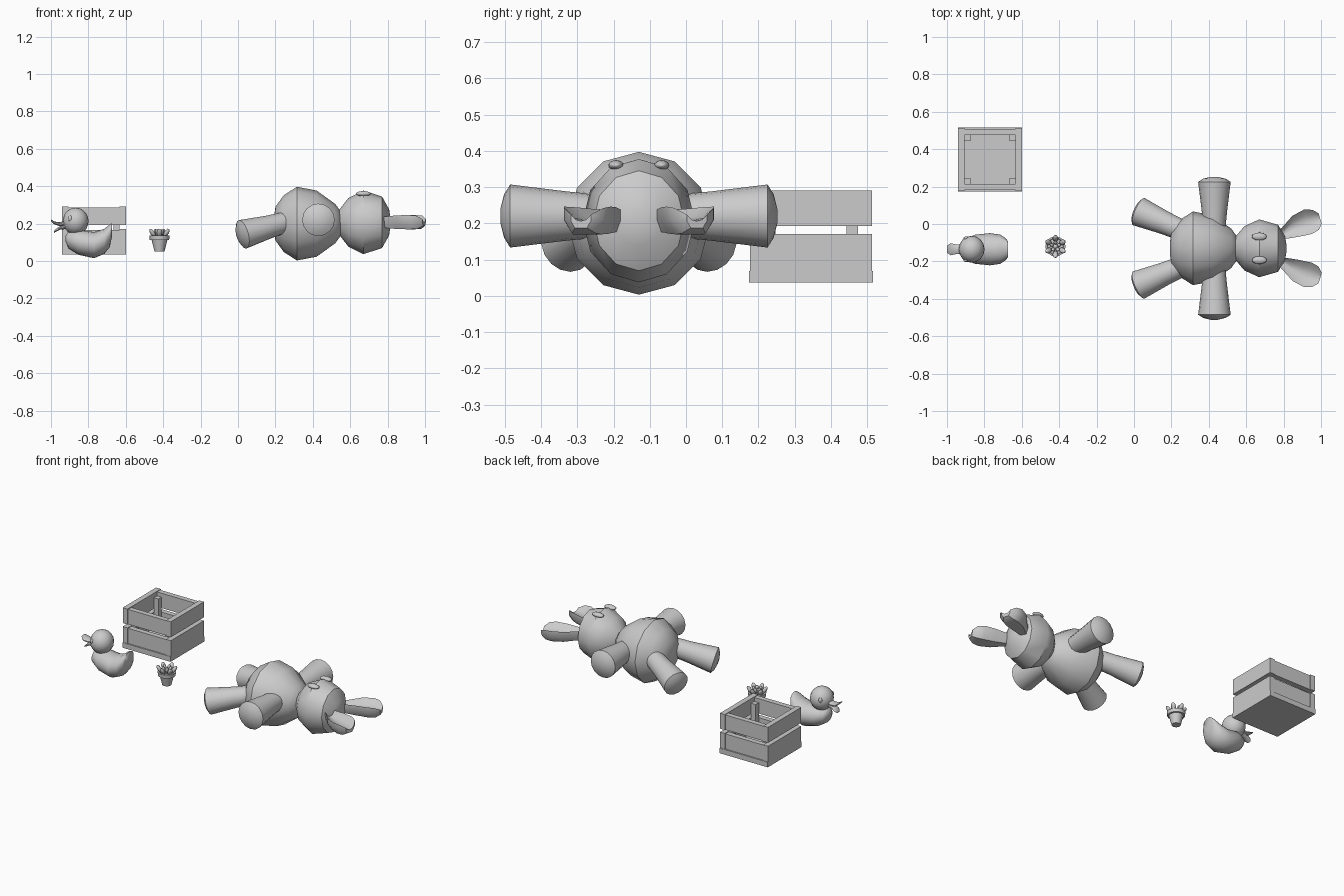
import bpy
from math import sin, cos, pi, radians
from mathutils import Vector

if "Cube" in bpy.data.objects:
    bpy.data.objects.remove(bpy.data.objects["Cube"])


def make(name, verts, faces, angle=40):
    me = bpy.data.meshes.new(name)
    me.from_pydata([tuple(v) for v in verts], [], faces)
    ob = bpy.data.objects.new(name, me)
    bpy.context.collection.objects.link(ob)
    finish(ob, angle)
    return ob


def finish(ob, angle=40, fix=True):
    bpy.ops.object.select_all(action='DESELECT')
    ob.select_set(True)
    bpy.context.view_layer.objects.active = ob
    if fix:
        bpy.ops.object.mode_set(mode='EDIT')
        bpy.ops.mesh.select_all(action='SELECT')
        bpy.ops.mesh.normals_make_consistent(inside=False)
        bpy.ops.object.mode_set(mode='OBJECT')
    bpy.ops.object.shade_smooth_by_angle(angle=radians(angle))


def loft(name, rings, angle=40):
    n = len(rings[0])
    verts = [p for r in rings for p in r]
    faces = [(i * n + j, i * n + (j + 1) % n, (i + 1) * n + (j + 1) % n, (i + 1) * n + j)
             for i in range(len(rings) - 1) for j in range(n)]
    faces += [tuple(range(n)), tuple(range((len(rings) - 1) * n, len(rings) * n))]
    return make(name, verts, faces, angle)


def turned(name, start, direction, profile, n=12, side=1.0, angle=40):
    """Lathe (distance, radius) pairs round an axis; side scales the horizontal radius."""
    d = Vector(direction).normalized()
    u = Vector((0, 0, 1)).cross(d)
    u = u.normalized() if u.length > 0.01 else Vector((1, 0, 0))
    v = d.cross(u)
    s = Vector(start)
    return loft(name, [[s + d * t + u * (r * side * sin(2 * pi * k / n)) + v * (r * cos(2 * pi * k / n))
                        for k in range(n)] for t, r in profile], angle)


def ball(name, loc, scale, seg=12, rings=8, rot=(0, 0, 0)):
    bpy.ops.mesh.primitive_uv_sphere_add(segments=seg, ring_count=rings, radius=1, location=loc, rotation=rot)
    ob = bpy.context.object
    ob.name = name
    ob.scale = scale
    finish(ob, 60, False)
    return ob


def box(name, x0, x1, y0, y1, z0, z1):
    v = [(x, y, z) for x in (x0, x1) for y in (y0, y1) for z in (z0, z1)]
    return make(name, v, [(0, 1, 3, 2), (4, 6, 7, 5), (0, 4, 5, 1), (2, 3, 7, 6), (0, 2, 6, 4), (1, 5, 7, 3)], 20)


# Plush toy: body and head
CY = -0.13
turned("plush_body", (0, CY, 0.2), (1, 0, 0),
       [(0.192, 0.03), (0.2, 0.09), (0.245, 0.152), (0.315, 0.197), (0.42, 0.177), (0.52, 0.105), (0.56, 0.05)])
turned("plush_head", (0, CY, 0.207), (1, 0, 0),
       [(0.52, 0.03), (0.54, 0.065), (0.59, 0.13), (0.67, 0.17), (0.77, 0.138), (0.808, 0.07), (0.815, 0.02)], side=0.91)

# Plush toy: arms, legs, ears and eyes in mirrored pairs
for s, tag in ((1, "left"), (-1, "right")):
    turned("plush_arm_" + tag, (0.43, CY, 0.22), (0, s, 0),
           [(0.1, 0.058), (0.2, 0.068), (0.355, 0.087), (0.372, 0.06), (0.382, 0.02)], n=16)
    hip = Vector((0.27, CY + s * 0.09, 0.212))
    foot = Vector((0.005, CY + s * 0.205, 0.137))
    L = (foot - hip).length
    turned("plush_leg_" + tag, hip, foot - hip,
           [(0, 0.055), (L * 0.4, 0.062), (L - 0.022, 0.079), (L - 0.008, 0.055), (L, 0.018)], n=16)
    section = [(-1, 0.04), (-0.5, 0.012), (0, 0.004), (0.5, 0.012), (1, 0.04),
               (1, 0.005), (0.6, -0.033), (-0.6, -0.033), (-1, 0.005)]
    rings = []
    for x, y, hw, k in [(0.76, -0.065, 0.022, 0.8), (0.80, -0.05, 0.032, 0.85), (0.865, -0.012, 0.06, 1),
                        (0.93, 0.012, 0.07, 1.05), (0.97, 0.022, 0.058, 0.95), (0.995, 0.03, 0.03, 0.5)]:
        rings.append([(x - 0.3 * w * hw, CY + s * (y - CY + 0.93 * w * hw), 0.204 + h * k) for w, h in section])
    loft("plush_ear_" + tag, rings)
    ball("plush_eye_" + tag, (0.67, CY + s * 0.063, 0.36), (0.04, 0.021, 0.014))

# Toy duck: body as stacked oval sections along x
DY = -0.135
rings = []
for x, zb, zt, hw in [(-0.922, 0.105, 0.135, 0.02), (-0.908, 0.068, 0.155, 0.05), (-0.855, 0.034, 0.168, 0.077),
                      (-0.77, 0.015, 0.155, 0.086), (-0.715, 0.038, 0.172, 0.078),
                      (-0.685, 0.075, 0.197, 0.058), (-0.674, 0.13, 0.202, 0.042)]:
    rings.append([(x, DY + hw * sin(a), (zb + zt) / 2 + (zt - zb) / 2 * cos(a))
                  for a in [2 * pi * k / 16 for k in range(16)]])
loft("duck_body", rings, 50)
ball("duck_head", (-0.868, DY, 0.213), (0.069, 0.072, 0.072), 16, 10)

# Toy duck: open bill and eyes
for name, pts in (("duck_upper_bill", [(-0.92, 0.203, 0.024, 0.016), (-0.95, 0.196, 0.027, 0.011),
                                       (-0.98, 0.203, 0.034, 0.008), (-1.0, 0.217, 0.02, 0.005)]),
                  ("duck_lower_bill", [(-0.92, 0.185, 0.022, 0.014), (-0.95, 0.178, 0.024, 0.01),
                                       (-0.972, 0.165, 0.026, 0.008), (-0.984, 0.155, 0.015, 0.005)])):
    loft(name, [[(x, DY + w * sin(k * pi / 5), z + h * cos(k * pi / 5)) for k in range(10)]
                for x, z, w, h in pts], 50)
for s, tag in ((1, "left"), (-1, "right")):
    ball("duck_eye_" + tag, (-0.898, DY + s * 0.059, 0.228), (0.013, 0.009, 0.016), 10, 6)

# Plant pot with rim
PX, PY = -0.42, -0.12
turned("plant_pot", (PX, PY, 0), (0, 0, 1),
       [(0.052, 0.027), (0.112, 0.042), (0.113, 0.052), (0.136, 0.054), (0.137, 0.045), (0.128, 0.042)], n=16)

# Succulent leaves in two rings around a core
ball("plant_core", (PX, PY, 0.14), (0.016, 0.016, 0.02), 10, 6)
for count, r, z, size, tilt in ((6, 0.043, 0.15, (0.012, 0.015, 0.027), 0.6), (5, 0.02, 0.152, (0.01, 0.011, 0.02), 0.3)):
    for k in range(count):
        a = pi / 2 + 2 * pi * k / count
        ball("plant_leaf", (PX + r * cos(a), PY + r * sin(a), z), size, 8, 6, (0, tilt, a))

# Crate: floor, slats and corner posts
X0, X1, Y0, Y1, T = -0.94, -0.60, 0.177, 0.513, 0.034
box("crate_floor", X0, X1, Y0 - 0.003, Y1 + 0.003, 0.036, 0.069)
for z0, z1 in ((0.069, 0.17), (0.192, 0.291)):
    box("crate_side_slat", X0, X0 + T, Y0, Y1, z0, z1)
    box("crate_side_slat", X1 - T, X1, Y0, Y1, z0, z1)
    box("crate_front_slat", X0 + T, X1 - T, Y0 + 0.005, Y0 + T + 0.004, z0, z1 - 0.004)
    box("crate_back_slat", X0 + T, X1 - T, Y1 - T - 0.004, Y1 - 0.005, z0, z1 - 0.004)
for x in (X0 + T, X1 - T - 0.032):
    for y in (Y0 + T + 0.004, Y1 - T - 0.036):
        box("crate_post", x, x + 0.032, y, y + 0.032, 0.069, 0.262)
